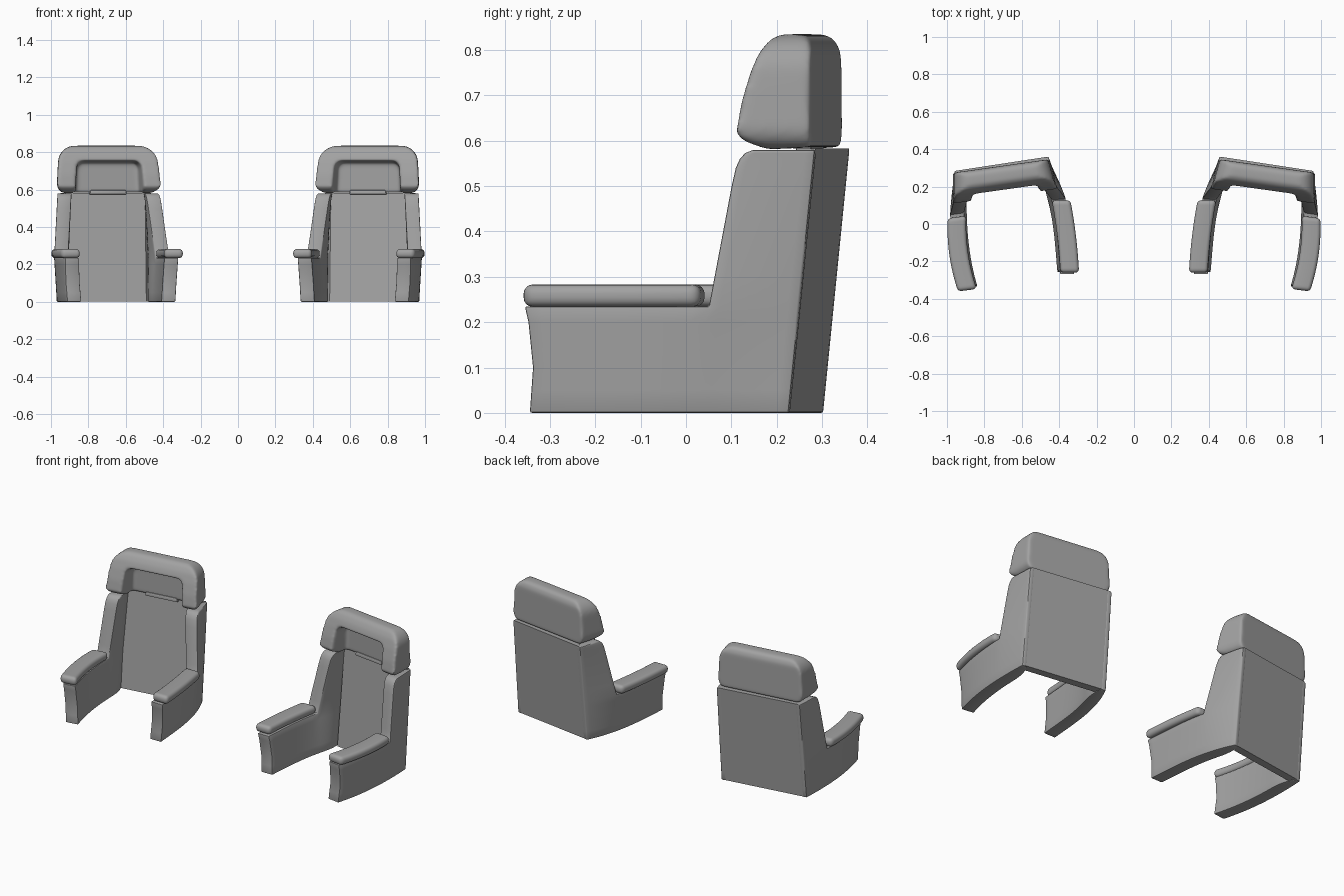
import bpy, bmesh, math
from mathutils import Matrix

if "Cube" in bpy.data.objects:
    bpy.data.objects.remove(bpy.data.objects["Cube"])

TILT = Matrix.Translation((0.711, 0.308, 0)) @ Matrix.Rotation(math.radians(-8), 4, 'Z')
GREY = bpy.data.materials.new("dark_grey")
GREY.diffuse_color = (0.36, 0.36, 0.36, 1)
GREY.use_nodes = True
GREY.node_tree.nodes["Principled BSDF"].inputs["Base Color"].default_value = GREY.diffuse_color


def make(name, verts, faces):
    bm = bmesh.new()
    vs = [bm.verts.new(v) for v in verts]
    for f in faces:
        bm.faces.new([vs[i] for i in f])
    loose = [v for v in bm.verts if not v.link_faces]
    bmesh.ops.delete(bm, geom=loose, context='VERTS')
    bmesh.ops.recalc_face_normals(bm, faces=bm.faces)
    me = bpy.data.meshes.new(name)
    bm.to_mesh(me)
    bm.free()
    ob = bpy.data.objects.new(name, me)
    bpy.context.collection.objects.link(ob)
    return ob


def prism(name, a, b):
    """Solid between two matching outlines."""
    n = len(a)
    faces = [list(range(n)), list(range(n, 2 * n))]
    faces += [[i, (i + 1) % n, n + (i + 1) % n, n + i] for i in range(n)]
    return make(name, [*a, *b], faces)


def finish(ob, bevel=0.0, segs=3):
    """Round the edges, mirror to the second seat, shade and colour."""
    bpy.ops.object.select_all(action='DESELECT')
    bpy.context.view_layer.objects.active = ob
    ob.select_set(True)
    if bevel:
        m = ob.modifiers.new("Bevel", 'BEVEL')
        m.width, m.segments, m.limit_method = bevel, segs, 'ANGLE'
        m.angle_limit = math.radians(40)
        bpy.ops.object.modifier_apply(modifier=m.name)
    m = ob.modifiers.new("Mirror", 'MIRROR')
    m.use_mirror_merge = False
    bpy.ops.object.modifier_apply(modifier=m.name)
    bpy.ops.object.shade_smooth_by_angle(angle=math.radians(35))
    ob.data.materials.clear()
    ob.data.materials.append(GREY)


def table(pts, t):
    """Linear interpolation."""
    if t <= pts[0][0]:
        return pts[0][1]
    for (a, p), (b, q) in zip(pts, pts[1:]):
        if t <= b:
            return p + (q - p) * (t - a) / (b - a)
    return pts[-1][1]


def smooth_curve(pts, t):
    """Polynomial through the points."""
    return sum(p * math.prod((t - b) / (a - b) for b, _ in pts if b != a) for a, p in pts)


# Side shells: armrest wall and rising wing
ZS = [0, 0.05, 0.1, 0.15, 0.2, 0.235, 0.3, 0.4, 0.5, 0.54, 0.56, 0.573, 0.58]
FRONT = [(0, -0.345), (0.1, -0.338), (0.2, -0.348), (0.235, -0.356)]
WING = [(0, 0.03), (0.2, 0.04), (0.235, 0.05), (0.5, 0.1), (0.54, 0.109),
        (0.56, 0.118), (0.573, 0.13), (0.58, 0.148)]
NA, NW = 12, 8


def side_shell(name, plan, side, dy_front, dy_back, top_in):
    cols, rows = NA + NW, len(ZS)
    lean = [(0, 0), (0.235, 0.015), (0.58, -top_in)]
    layers = [[], []]
    for z in ZS:
        yf, yw, yb = table(FRONT, z) + dy_front, table(WING, z) + dy_front, 0.226 + 0.1 * z + dy_back
        for i in range(cols + 1):
            y = yf + (yw - yf) * i / NA if i <= NA else yw + (yb - yw) * (i - NA) / NW
            w = max(0, i - NA) / NW
            x = smooth_curve(plan, y - 0.1 * z * min(1, i / NA))
            x += side * (table(lean, z) * (1 - w) - w * 0.012 * z)
            thick = 0.075 - 0.05 * w ** 3
            shear = thick * 0.15 * (1 if side > 0 else -i / cols)
            layers[0].append((x, y, z))
            layers[1].append((x - side * thick, y + shear, z))
    n = len(layers[0])
    cells = {(i, j) for i in range(cols) for j in range(rows - 1) if i >= NA or ZS[j] < 0.23}
    vid = lambda i, j: j * (cols + 1) + i
    faces = []
    for i, j in cells:
        q = [vid(i, j), vid(i + 1, j), vid(i + 1, j + 1), vid(i, j + 1)]
        faces += [q, [n + v for v in q]]
        for k, nb in enumerate([(i, j - 1), (i + 1, j), (i, j + 1), (i - 1, j)]):
            if nb not in cells:
                a, b = q[k], q[(k + 1) % 4]
                faces.append([a, b, n + b, n + a])
    finish(make(name, layers[0] + layers[1], faces), 0.005, 2)


side_shell("outer_side_shell", [(0.225, 0.966), (0.05, 0.969), (-0.15, 0.954), (-0.345, 0.912)],
           1, 0, 0, 0.004)
side_shell("inner_side_shell", [(0.30, 0.449), (0.13, 0.385), (-0.05, 0.353), (-0.255, 0.335)],
           -1, 0.087, 0.077, 0.028)


# Armrest pads swept along the arm curve
def pad(name, path, slope):
    verts, faces, n = [], [], 14
    y0, y1 = path[0][0], path[-1][0]
    for i in range(n + 1):
        y = y0 + (y1 - y0) * i / n
        x = smooth_curve(path, y)
        for dx, z in ((-1, 0.234), (1, 0.234), (1, 0.283), (-1, 0.283)):
            verts.append((x + dx * 0.05, y + dx * 0.05 * slope, z))
    for i in range(n):
        faces += [[4 * i + k, 4 * i + (k + 1) % 4, 4 * i + 4 + (k + 1) % 4, 4 * i + 4 + k] for k in range(4)]
    faces += [[0, 1, 2, 3], [4 * n + k for k in range(4)]]
    finish(make(name, verts, faces), 0.02, 4)


pad("outer_armrest_pad", [(0.037, 0.946), (-0.16, 0.937), (-0.354, 0.891)], -0.13)
pad("inner_armrest_pad", [(0.127, 0.39), (-0.05, 0.362), (-0.26, 0.344)], 0)


# Reclined backrest panel between the wings
def panel_outline(z):
    dy, dx = 0.1 * z, 0.012 * z
    return [(0.458 + dx, 0.301 + dy, z), (0.956 - dx, 0.227 + dy, z),
            (0.93 - dx, 0.186 + dy, z), (0.49 + dx, 0.250 + dy, z)]


finish(prism("backrest_panel", panel_outline(0.003), panel_outline(0.583)))


# Headrest cushion: side profile crossed with rounded front outline, minus head recess
def arc(cx, cz, r, a0, a1, n=8):
    return [(cx + r * math.cos(math.radians(a0 + (a1 - a0) * i / n)),
             cz + r * math.sin(math.radians(a0 + (a1 - a0) * i / n))) for i in range(n + 1)]


profile = [(0.002, 0.586), (-0.1, 0.581), (-0.148, 0.6), (-0.162, 0.617), (-0.152, 0.68),
           (-0.134, 0.745), (-0.115, 0.795), (-0.095, 0.824), (-0.075, 0.835), (-0.03, 0.835),
           (-0.01, 0.828), (0.002, 0.8)]
outline = (arc(0.174, 0.745, 0.09, 0, 90) + arc(-0.174, 0.745, 0.09, 90, 180)
           + arc(-0.22, 0.630, 0.05, 180, 270) + arc(0.22, 0.630, 0.05, 270, 360))
head = prism("headrest", [(-0.4, y, z) for y, z in profile], [(0.4, y, z) for y, z in profile])
front = prism("outline_helper", [(x * 1.113, -0.3, z) for x, z in outline],
              [(x * 0.913, 0.1, z) for x, z in outline])
hole = arc(0.14, 0.72, 0.04, 0, 90) + arc(-0.14, 0.72, 0.04, 90, 180) + [(-0.19, 0.5), (0.19, 0.5)]
recess = prism("recess_helper", [(x * 1.08, -0.3, z + 0.02) for x, z in hole],
               [(x * 0.92 - 0.005, -0.05, z - 0.015) for x, z in hole])
bpy.context.view_layer.objects.active = head
for cutter, op in ((front, 'INTERSECT'), (recess, 'DIFFERENCE')):
    m = head.modifiers.new("Cut", 'BOOLEAN')
    m.object, m.operation, m.solver = cutter, op, 'EXACT'
    bpy.ops.object.modifier_apply(modifier=m.name)
    bpy.data.objects.remove(cutter)
m = head.modifiers.new("Remesh", 'REMESH')
m.mode, m.voxel_size = 'VOXEL', 0.007
bpy.ops.object.modifier_apply(modifier=m.name)
m = head.modifiers.new("Soften", 'SMOOTH')
m.factor, m.iterations = 0.5, 20
bpy.ops.object.modifier_apply(modifier=m.name)
head.data.transform(TILT)
finish(head)

# Small lip where the backrest meets the headrest
lip = prism("headrest_lip", [(-0.11, -0.055, 0.575), (0.09, -0.055, 0.575), (0.09, -0.02, 0.575), (-0.11, -0.02, 0.575)],
            [(-0.105, -0.053, 0.598), (0.085, -0.053, 0.598), (0.085, -0.02, 0.598), (-0.105, -0.02, 0.598)])
lip.data.transform(TILT)
finish(lip, 0.004, 2)
